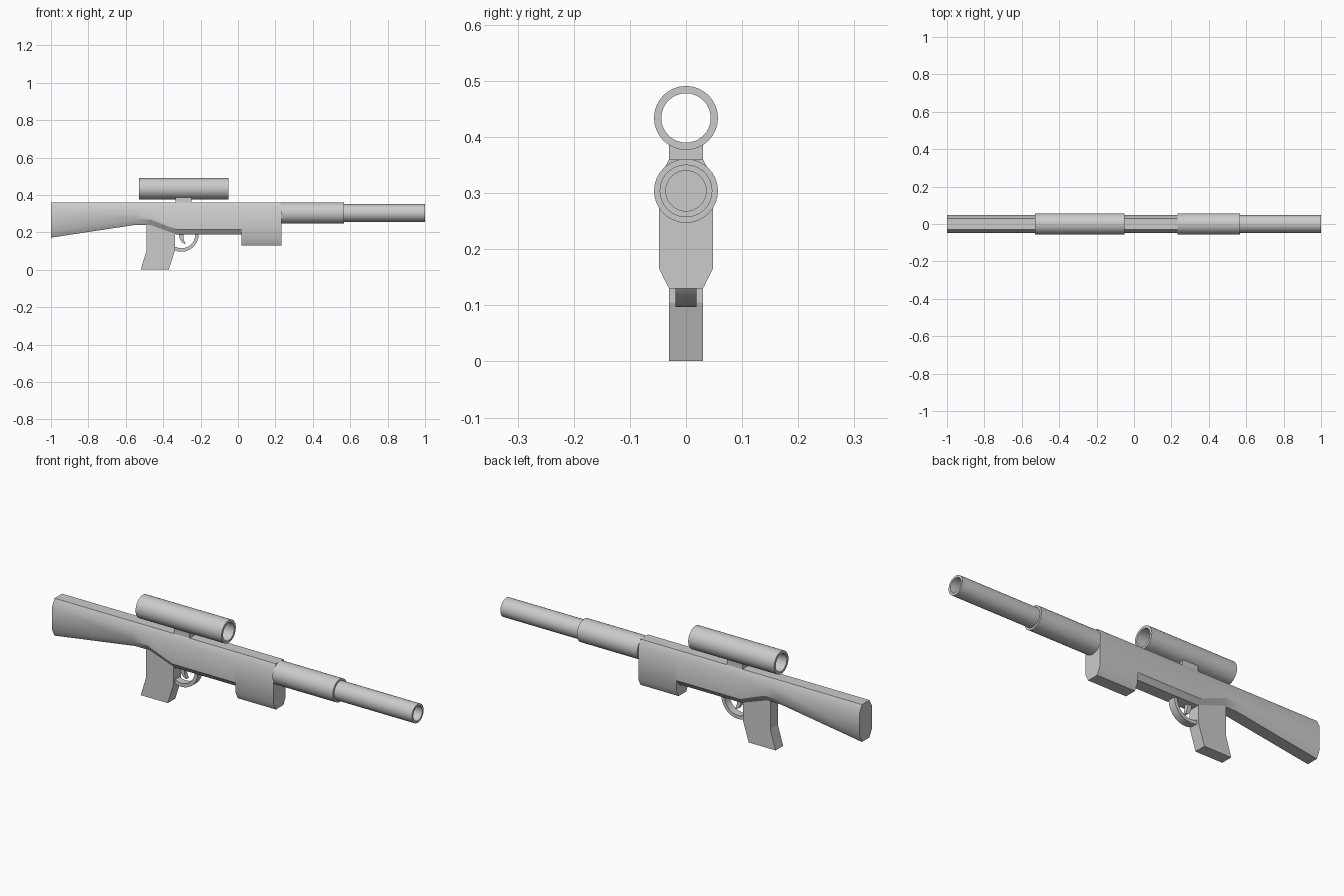
import bpy, bmesh, math
from mathutils import Vector

if "Cube" in bpy.data.objects:
    bpy.data.objects.remove(bpy.data.objects["Cube"])


def finish(name, bm, smooth=None):
    bmesh.ops.recalc_face_normals(bm, faces=bm.faces)
    me = bpy.data.meshes.new(name)
    bm.to_mesh(me)
    bm.free()
    ob = bpy.data.objects.new(name, me)
    bpy.context.collection.objects.link(ob)
    if smooth:
        bpy.ops.object.select_all(action='DESELECT')
        ob.select_set(True)
        bpy.context.view_layer.objects.active = ob
        bpy.ops.object.shade_smooth_by_angle(angle=math.radians(smooth))
    return ob


def extrude_profile(name, pts, half, smooth=None):
    """Extrude an x-z outline to +-half in y."""
    bm = bmesh.new()
    f = bm.faces.new([bm.verts.new((x, -half, z)) for x, z in pts])
    r = bmesh.ops.extrude_face_region(bm, geom=[f])
    vs = [v for v in r['geom'] if isinstance(v, bmesh.types.BMVert)]
    bmesh.ops.translate(bm, verts=vs, vec=Vector((0, 2 * half, 0)))
    return finish(name, bm, smooth)


def revolve(name, profile, zc, closed, n=32):
    """Spin an (x, radius) profile around a horizontal axis at height zc."""
    bm = bmesh.new()
    vs = [bm.verts.new((x, 0, zc + r)) for x, r in profile]
    es = [bm.edges.new(p) for p in zip(vs, vs[1:])]
    if closed:
        es.append(bm.edges.new((vs[-1], vs[0])))
    bmesh.ops.spin(bm, geom=vs + es, cent=(0, 0, zc), axis=(1, 0, 0),
                   angle=2 * math.pi, steps=n, use_duplicate=False)
    bmesh.ops.remove_doubles(bm, verts=bm.verts, dist=1e-4)
    return finish(name, bm, 35)


# Stock and receiver: chamfered section lofted along x (x, bottom, bottom chamfer)
TOP, WIDE, FLAT = 0.36, 0.048, 0.03
stations = [(-1, .172, .035), (-.55, .24, .03), (-.47, .24, .03), (-.33, .19, .025),
            (.02, .19, .025), (.02, .13, .035), (.232, .13, .035)]
bm = bmesh.new()
rings = []
for x, b, c in stations:
    half = [(FLAT, b), (WIDE, b + c), (WIDE, TOP - .033), (FLAT, TOP)]
    section = half + [(-y, z) for y, z in reversed(half)]
    rings.append([bm.verts.new((x, y, z)) for y, z in section])
for a, b in zip(rings, rings[1:]):
    for i in range(8):
        j = (i + 1) % 8
        bm.faces.new((a[i], a[j], b[j], b[i]))
bm.faces.new(rings[0])
bm.faces.new(rings[-1])
finish("stock_and_receiver", bm, 30)

# Stepped barrel with a blind bore
revolve("barrel", [(.232, 0), (.232, .057), (.567, .057), (.567, .047), (1, .047),
                   (1, .036), (.6, .036), (.6, 0)], .304, False)

# Open scope tube and its mount
revolve("scope_tube", [(-.53, .057), (-.052, .057), (-.052, .044), (-.53, .044)], .434, True)
extrude_profile("scope_mount", [(-.335, .35), (-.248, .35), (-.248, .387), (-.335, .387)], .03)

# Bent grip
extrude_profile("grip", [(-.52, .001), (-.37, .001), (-.337, .105), (-.337, .25),
                         (-.49, .25), (-.49, .1)], .03)

# Trigger guard: half ring
arc = [math.pi * (1 + i / 14) for i in range(15)]
ring = [(-.302 + .092 * math.cos(a), .19 + .093 * math.sin(a)) for a in arc]
ring += [(-.302 + .074 * math.cos(a), .19 + .075 * math.sin(a)) for a in reversed(arc)]
extrude_profile("trigger_guard", ring, .019, 35)

# Curved trigger
extrude_profile("trigger", [(-.318, .2), (-.29, .2), (-.292, .175), (-.288, .155),
                            (-.28, .137), (-.298, .145), (-.311, .165)], .01, 30)
